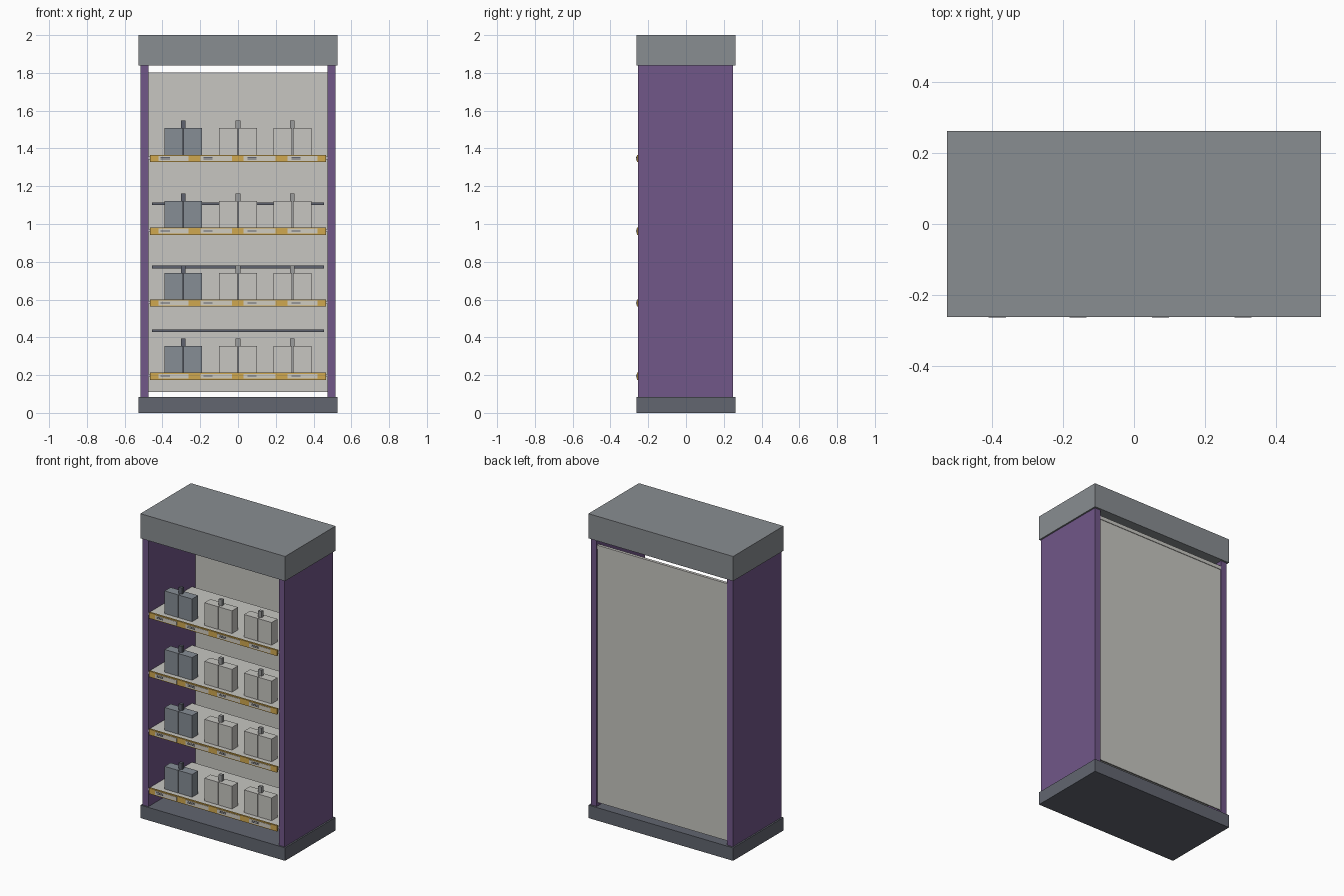
import bpy
import bmesh

cube = bpy.data.objects.get("Cube")
if cube:
    bpy.data.objects.remove(cube, do_unlink=True)


def lin(c):
    c /= 255
    return c / 12.92 if c <= 0.04045 else ((c + 0.055) / 1.055) ** 2.4


def material(name, r, g, b):
    m = bpy.data.materials.new(name)
    col = (lin(r), lin(g), lin(b), 1)
    m.diffuse_color = col
    m.use_nodes = True
    m.node_tree.nodes["Principled BSDF"].inputs["Base Color"].default_value = col
    return m


PURPLE = material("purple", 113, 87, 137)
GREY = material("header_grey", 137, 141, 145)
BASE = material("base_grey", 98, 102, 112)
PANEL = material("warm_white", 199, 198, 193)
GOLD = material("gold", 208, 168, 80)
LABEL = material("label_cream", 208, 204, 192)
INK = material("ink_grey", 95, 98, 110)
SLATE = material("slate_grey", 134, 141, 149)
STEEL = material("steel", 155, 156, 156)


def boxes(name, mat, *extents):
    """One object made of axis-aligned boxes (x0, x1, y0, y1, z0, z1)."""
    bm = bmesh.new()
    for x0, x1, y0, y1, z0, z1 in extents:
        for v in bmesh.ops.create_cube(bm, size=1)["verts"]:
            v.co.x = x1 if v.co.x > 0 else x0
            v.co.y = y1 if v.co.y > 0 else y0
            v.co.z = z1 if v.co.z > 0 else z0
    mesh = bpy.data.meshes.new(name)
    bm.to_mesh(mesh)
    bm.free()
    mesh.materials.append(mat)
    ob = bpy.data.objects.new(name, mesh)
    bpy.context.collection.objects.link(ob)
    return ob


# Cabinet shell
boxes("base", BASE, (-0.526, 0.526, -0.262, 0.262, 0, 0.085))
boxes("header", GREY, (-0.526, 0.526, -0.262, 0.262, 1.838, 2.0))
boxes("left_side", PURPLE, (0.474, 0.516, -0.253, 0.25, 0.085, 1.838))
boxes("right_side", PURPLE, (-0.516, -0.474, -0.253, 0.25, 0.085, 1.838))
boxes("back_panel", PANEL, (-0.474, 0.474, 0.235, 0.244, 0.11, 1.778))
boxes("back_panel_top_rail", PANEL, (-0.474, 0.474, 0.229, 0.248, 1.778, 1.802))

# Dark rails on the back panel
for i, z in enumerate((0.434, 0.772, 1.108)):
    boxes(f"back_rail_{i + 1}", INK, (-0.455, 0.455, 0.215, 0.235, z - 0.007, z + 0.007))

# Shelves with price strips and products
for i, top in enumerate((0.213, 0.600, 0.981, 1.366)):
    n = i + 1
    low = top - 0.038
    boxes(f"shelf_{n}", PANEL, (-0.474, 0.474, -0.25, 0.2, top - 0.024, top - 0.008))
    boxes(f"price_strip_{n}", GOLD, (-0.465, 0.465, -0.260, -0.248, low, top))

    # Cream labels and their printed lines
    spans = ((-0.42, -0.262), (-0.198, -0.032), (0.03, 0.198), (0.262, 0.42))
    boxes(f"labels_{n}", LABEL,
          *[(a, b, -0.262, -0.260, low + 0.006, top - 0.006) for a, b in spans])
    lines = [(x - 0.024, x + 0.024, -0.2635, -0.262, top - d - 0.002, top - d + 0.002)
             for x in (-0.385, -0.158, 0.074, 0.307) for d in (0.014, 0.022)]
    boxes(f"label_lines_{n}", INK, *lines)

    # Paired packs with a post standing in the gap
    for x, word, mat, post in ((-0.29, "right", SLATE, INK),
                               (0.0, "middle", PANEL, STEEL),
                               (0.288, "left", PANEL, STEEL)):
        boxes(f"{word}_packs_{n}", mat,
              *[(min(x + s * 0.002, x + s * 0.1), max(x + s * 0.002, x + s * 0.1),
                 -0.205, -0.143, top - 0.008, top + 0.141) for s in (-1, 1)])
        boxes(f"{word}_post_{n}", post,
              (x - 0.012, x + 0.012, -0.184, -0.164, top - 0.008, top + 0.181))
